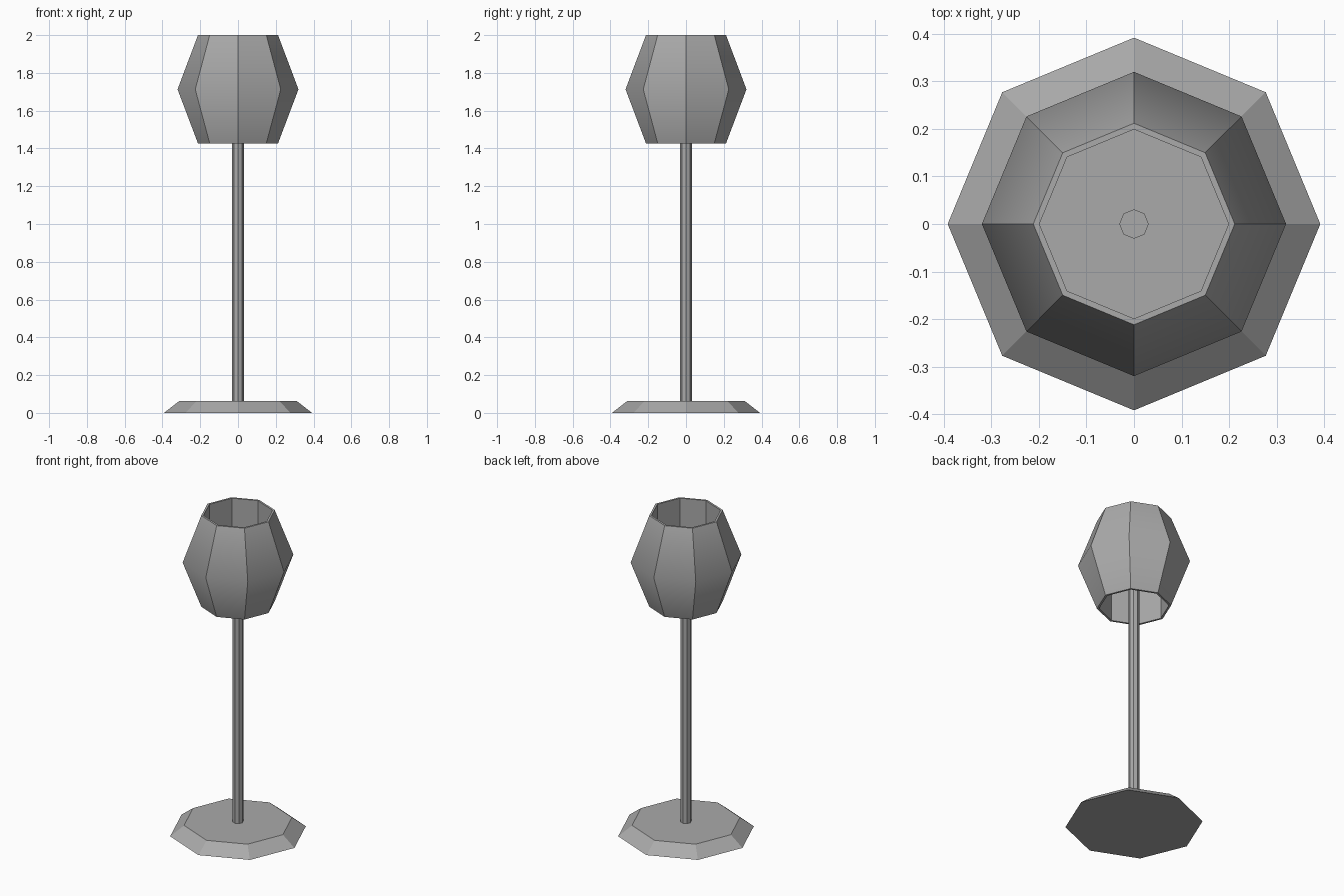
import bpy, bmesh, math

if "Cube" in bpy.data.objects:
    bpy.data.objects.remove(bpy.data.objects["Cube"], do_unlink=True)

SIDES = 8

grey = bpy.data.materials.new("plain_grey")
grey.use_nodes = True
grey.diffuse_color = (0.4, 0.4, 0.4, 1)
grey.node_tree.nodes["Principled BSDF"].inputs["Base Color"].default_value = (0.4, 0.4, 0.4, 1)


def lathe(name, profile, closed=False, smooth_angle=None):
    """Spin (radius, height) points into an octagonal part; cap the ends unless closed."""
    bm = bmesh.new()
    rings = []
    for r, z in profile:
        angles = [math.tau * i / SIDES for i in range(SIDES)]
        rings.append([bm.verts.new((r * math.cos(a), r * math.sin(a), z)) for a in angles])
    pairs = list(zip(rings, rings[1:]))
    if closed:
        pairs.append((rings[-1], rings[0]))
    else:
        bm.faces.new(rings[0][::-1])
        bm.faces.new(rings[-1])
    for low, high in pairs:
        for i in range(SIDES):
            j = (i + 1) % SIDES
            bm.faces.new((low[i], low[j], high[j], high[i]))
    bmesh.ops.recalc_face_normals(bm, faces=bm.faces[:])
    mesh = bpy.data.meshes.new(name)
    bm.to_mesh(mesh)
    bm.free()
    mesh.materials.append(grey)
    obj = bpy.data.objects.new(name, mesh)
    bpy.context.collection.objects.link(obj)
    if smooth_angle:
        bpy.ops.object.select_all(action='DESELECT')
        obj.select_set(True)
        bpy.context.view_layer.objects.active = obj
        bpy.ops.object.shade_smooth_by_angle(angle=math.radians(smooth_angle))
    return obj


# Solid foot with a sloping rim
lathe("base", [(0.392, 0), (0.312, 0.062)])

# Thin upright pole ending inside the shade
lathe("pole", [(0.031, 0.05), (0.031, 1.71)])

# Hollow shade: bulging outside, straight inside, open at both ends
lathe("lampshade",
      [(0.212, 1.427), (0.32, 1.713), (0.212, 2), (0.199, 2), (0.199, 1.427)],
      closed=True, smooth_angle=40)
